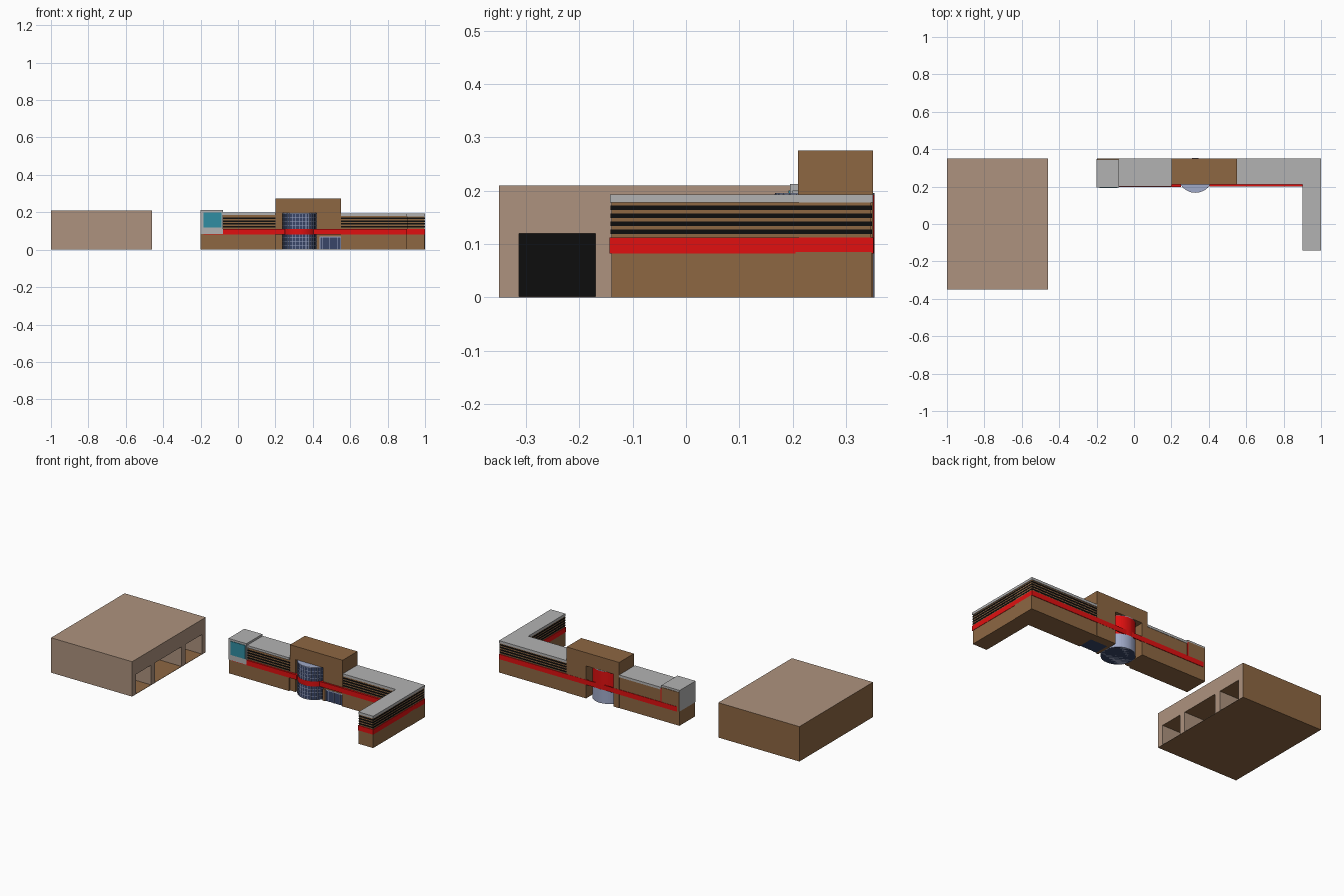
import bpy, bmesh, math

if "Cube" in bpy.data.objects:
    bpy.data.objects.remove(bpy.data.objects["Cube"])

def mat(name, r, g, b):
    m = bpy.data.materials.new(name)
    m.diffuse_color = (r, g, b, 1)
    m.use_nodes = True
    m.node_tree.nodes["Principled BSDF"].inputs["Base Color"].default_value = m.diffuse_color
    return m

BROWN = mat("brown", .27, .135, .055)
TAN = mat("tan", .42, .29, .21)
RED = mat("red", .75, .005, .005)
BLACK = mat("black", .004, .004, .004)
GREY = mat("grey", .45, .45, .45)
TEAL = mat("teal", .03, .27, .36)
GLASS = mat("glass", .04, .06, .14)
LILAC = mat("lilac", .35, .4, .58)

def finish(name, bm, m):
    me = bpy.data.meshes.new(name)
    bm.to_mesh(me)
    bm.free()
    ob = bpy.data.objects.new(name, me)
    bpy.context.collection.objects.link(ob)
    me.materials.append(m)
    return ob

def box(name, x, y, z, m):
    bm = bmesh.new()
    bmesh.ops.create_cube(bm, size=1)
    for v in bm.verts:
        v.co = [r[0] + (r[1] - r[0]) * (c + .5) for r, c in zip((x, y, z), v.co)]
    return finish(name, bm, m)

CX, CY, R = .328, .26, .093

def drum(name, r, z0, z1, m):
    bm = bmesh.new()
    bmesh.ops.create_cone(bm, cap_ends=True, segments=48, radius1=r, radius2=r, depth=z1 - z0)
    bmesh.ops.translate(bm, vec=(CX, CY, (z0 + z1) / 2), verts=bm.verts)
    for f in bm.faces:
        f.smooth = abs(f.normal.z) < .5
    return finish(name, bm, m)

# warehouse with three loading bays cut into its right side
shed = box("warehouse", (-1, -.46), (-.35, .35), (0, .21), TAN)
cutters = []
for a, b in ((-.313, -.17), (-.13, .12), (.16, .315)):
    c = box("bay_cutter", (-.92, -.4), (a, b), (.002, .12), TAN)
    c.hide_render = True
    mod = shed.modifiers.new("bay", 'BOOLEAN')
    mod.operation = 'DIFFERENCE'
    mod.object = c
    cutters.append(c)
dg = bpy.context.evaluated_depsgraph_get()
me = bpy.data.meshes.new_from_object(shed.evaluated_get(dg))
shed.modifiers.clear()
shed.data = me
for c in cutters:
    bpy.data.objects.remove(c)
me.materials.clear()
for m in (TAN, BROWN, BLACK):
    me.materials.append(m)
for p in me.polygons:
    n, c = p.normal, p.center
    inside = -.93 < c.x < -.461 and .001 < c.z < .121 and abs(c.y) < .34
    p.material_index = 0
    if n.x > .5 and c.x < -.9:
        p.material_index = 2
    elif n.x < -.5 or (n.y > .5 and not inside) or n.z < -.5 or (inside and n.z > .5):
        p.material_index = 1

# L-shaped office block: walls and roofs
box("left_base", (-.2, .2), (.2, .348), (0, .085), BROWN)
box("left_upper", (-.08, .2), (.207, .348), (.085, .188), BROWN)
box("left_roof", (-.08, .2), (.2, .35), (.186, .2), GREY)
box("right_base", (.55, 1), (.205, .348), (0, .085), BROWN)
box("right_upper", (.55, .998), (.212, .347), (.085, .18), BROWN)
box("right_roof", (.55, 1), (.212, .35), (.178, .193), GREY)
box("wing_base", (.902, .998), (-.14, .206), (0, .085), BROWN)
box("wing_upper", (.904, .997), (-.14, .213), (.085, .18), BROWN)
box("wing_roof", (.902, 1), (-.142, .213), (.178, .193), GREY)

# grey end room with a teal window
box("end_room", (-.2, -.08), (.195, .346), (.085, .212), GREY)
box("end_room_back", (-.199, -.081), (.345, .349), (.085, .2), BROWN)
box("end_window", (-.185, -.087), (.192, .197), (.118, .2), TEAL)
box("back_post", (-.082, -.076), (.345, .351), (.11, .195), RED)

# black window stripes
for i in range(4):
    z = (.119 + .015 * i, .127 + .015 * i)
    box("stripe_left", (-.08, .2), (.2055, .21), z, BLACK)
    box("stripe_front", (.55, .905), (.2105, .215), z, BLACK)
    box("stripe_back", (.55, .998), (.345, .3485), z, BLACK)
    box("stripe_wing_inner", (.9025, .906), (-.14, .212), z, BLACK)
    box("stripe_wing_outer", (.995, .9985), (-.14, .3485), z, BLACK)
    box("stripe_wing_end", (.9025, .9985), (-.1415, -.138), z, BLACK)

# red band
Z = (.082, .112)
box("band_front_left", (-.185, CX - .076), (.197, .215), Z, RED)
box("band_front_right", (CX + .076, .902), (.2, .215), Z, RED)
box("band_back", (-.185, 1), (.346, .351), Z, RED)
box("band_wing_inner", (.9, .91), (-.142, .21), Z, RED)
box("band_wing_outer", (.99, 1), (-.142, .35), Z, RED)
box("band_wing_end", (.9, 1), (-.143, -.135), Z, RED)

# tower: two piers and a head with an open bay between them
box("tower_pier_left", (.2, .237), (.21, .35), (0, .197), BROWN)
box("tower_pier_right", (.42, .55), (.21, .35), (.07, .197), BROWN)
box("tower_pier_base", (.42, .437), (.205, .35), (0, .07), BROWN)
box("tower_head", (.2, .55), (.21, .35), (.195, .275), BROWN)
box("entrance_back", (.437, .55), (.3, .35), (0, .07), BROWN)

# round glazed stairwell
drum("stair_glass_low", R - .001, 0, .082, GLASS)
drum("stair_band", R, .082, .112, RED)
drum("stair_glass_high", R - .001, .112, .194, GLASS)
drum("stair_cap", R, .192, .196, LILAC)
drum("stair_foot", R, 0, .004, LILAC)
for z in (.022, .042, .062, .13, .15, .17):
    drum("stair_ring", R, z, z + .0025, LILAC)
for i in range(17):
    a = math.pi + math.pi * i / 16
    x, y = CX + R * math.cos(a), CY + R * math.sin(a)
    for z in ((0, .082), (.112, .194)):
        box("stair_mullion", (x - .0015, x + .0015), (y - .001, y + .002), z, LILAC)

# solid back half of the stairwell: pale below, red above
for name, z, m in (("stair_back_low", (0, .082), LILAC), ("stair_back_high", (.112, .192), RED)):
    bm = bmesh.new()
    pts = [(CX + (R + .0005) * math.cos(math.pi * i / 24), CY + (R + .0005) * math.sin(math.pi * i / 24))
           for i in range(25)]
    f = bm.faces.new([bm.verts.new((x, y, z[0])) for x, y in pts])
    e = bmesh.ops.extrude_face_region(bm, geom=[f])
    bmesh.ops.translate(bm, vec=(0, 0, z[1] - z[0]),
                        verts=[g for g in e["geom"] if isinstance(g, bmesh.types.BMVert)])
    bmesh.ops.recalc_face_normals(bm, faces=bm.faces)
    finish(name, bm, m)

# entrance doors
box("door_glass", (.437, .55), (.212, .3), (0, .07), GLASS)
for x in (.437, .452, .49, .53, .547):
    box("door_frame", (x, x + .003), (.209, .214), (0, .07), LILAC)
box("door_lintel", (.437, .55), (.209, .214), (.064, .07), LILAC)
